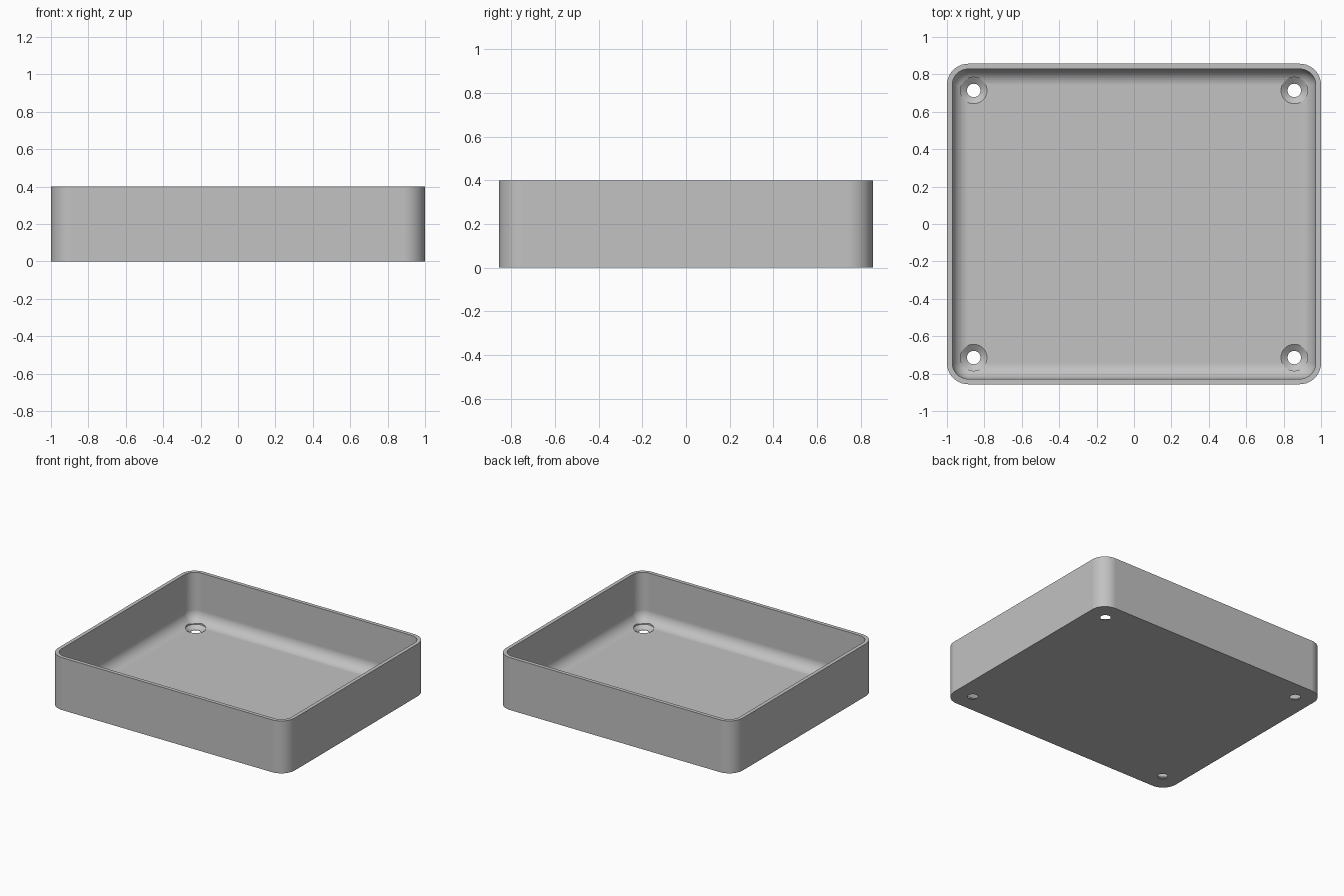
import bpy, bmesh, math

if "Cube" in bpy.data.objects:
    bpy.data.objects.remove(bpy.data.objects["Cube"])

HALF_X, HALF_Y, HEIGHT = 1.0, 0.857, 0.4
WALL, FLOOR, CORNER, FILLET = 0.0286, 0.0286, 0.114, 0.085
HOLE_X, HOLE_Y, HOLE_R, SINK_R = 0.857, 0.714, 0.036, 0.071
ARC = 10

grey = bpy.data.materials.new("light grey")
grey.use_nodes = True
grey.diffuse_color = (0.54, 0.54, 0.54, 1)
grey.node_tree.nodes["Principled BSDF"].inputs["Base Color"].default_value = grey.diffuse_color


def rounded_rectangle(inset, z):
    """Outline of the tray, moved inwards by inset, at height z."""
    radius = CORNER - inset
    cx, cy = HALF_X - CORNER, HALF_Y - CORNER
    points = []
    for quarter, (sx, sy) in enumerate(((1, 1), (-1, 1), (-1, -1), (1, -1))):
        for i in range(ARC + 1):
            a = math.pi / 2 * (quarter + i / ARC)
            points.append((sx * cx + radius * math.cos(a), sy * cy + radius * math.sin(a), z))
    return points


def circle(x, y, radius, z, sides=48):
    return [(x + radius * math.cos(math.tau * i / sides),
             y + radius * math.sin(math.tau * i / sides), z) for i in range(sides)]


def loft(name, outlines):
    """Closed solid skinned through a stack of matching outlines."""
    bm = bmesh.new()
    rings = [[bm.verts.new(p) for p in outline] for outline in outlines]
    for low, high in zip(rings, rings[1:]):
        for i in range(len(low)):
            j = (i + 1) % len(low)
            bm.faces.new((low[i], low[j], high[j], high[i]))
    bm.faces.new(list(reversed(rings[0])))
    bm.faces.new(rings[-1])
    bmesh.ops.recalc_face_normals(bm, faces=bm.faces)
    mesh = bpy.data.meshes.new(name)
    bm.to_mesh(mesh)
    bm.free()
    mesh.materials.append(grey)
    obj = bpy.data.objects.new(name, mesh)
    bpy.context.collection.objects.link(obj)
    return obj


# Tray: outer wall, rim, inner wall, floor fillet
outlines = [rounded_rectangle(0, 0), rounded_rectangle(0, HEIGHT), rounded_rectangle(WALL, HEIGHT)]
for i in range(ARC + 1):
    a = math.pi / 2 * i / ARC
    outlines.append(rounded_rectangle(WALL + FILLET * (1 - math.cos(a)),
                                      FLOOR + FILLET * (1 - math.sin(a))))
tray = loft("tray", outlines)

# Countersunk screw holes in the four corners
cutters = []
for sx in (-1, 1):
    for sy in (-1, 1):
        x, y = sx * HOLE_X, sy * HOLE_Y
        cutter = loft("screw_hole_cutter", [
            circle(x, y, HOLE_R, -0.05), circle(x, y, HOLE_R, 0.003),
            circle(x, y, SINK_R, FLOOR), circle(x, y, SINK_R, 0.2)])
        cutter.hide_render = True
        cutters.append(cutter)
        cut = tray.modifiers.new("screw_hole", "BOOLEAN")
        cut.operation = "DIFFERENCE"
        cut.solver = "EXACT"
        cut.object = cutter

# Bake the holes into the tray, then drop the cutters
bpy.context.view_layer.update()
depsgraph = bpy.context.evaluated_depsgraph_get()
baked = bpy.data.meshes.new_from_object(tray.evaluated_get(depsgraph))
tray.modifiers.clear()
tray.data = baked
for cutter in cutters:
    bpy.data.objects.remove(cutter)

# Smooth shading with crisp edges
bpy.ops.object.select_all(action="DESELECT")
tray.select_set(True)
bpy.context.view_layer.objects.active = tray
bpy.ops.object.shade_smooth_by_angle(angle=math.radians(30))
weighted = tray.modifiers.new("flat_faces", "WEIGHTED_NORMAL")
weighted.keep_sharp = True
